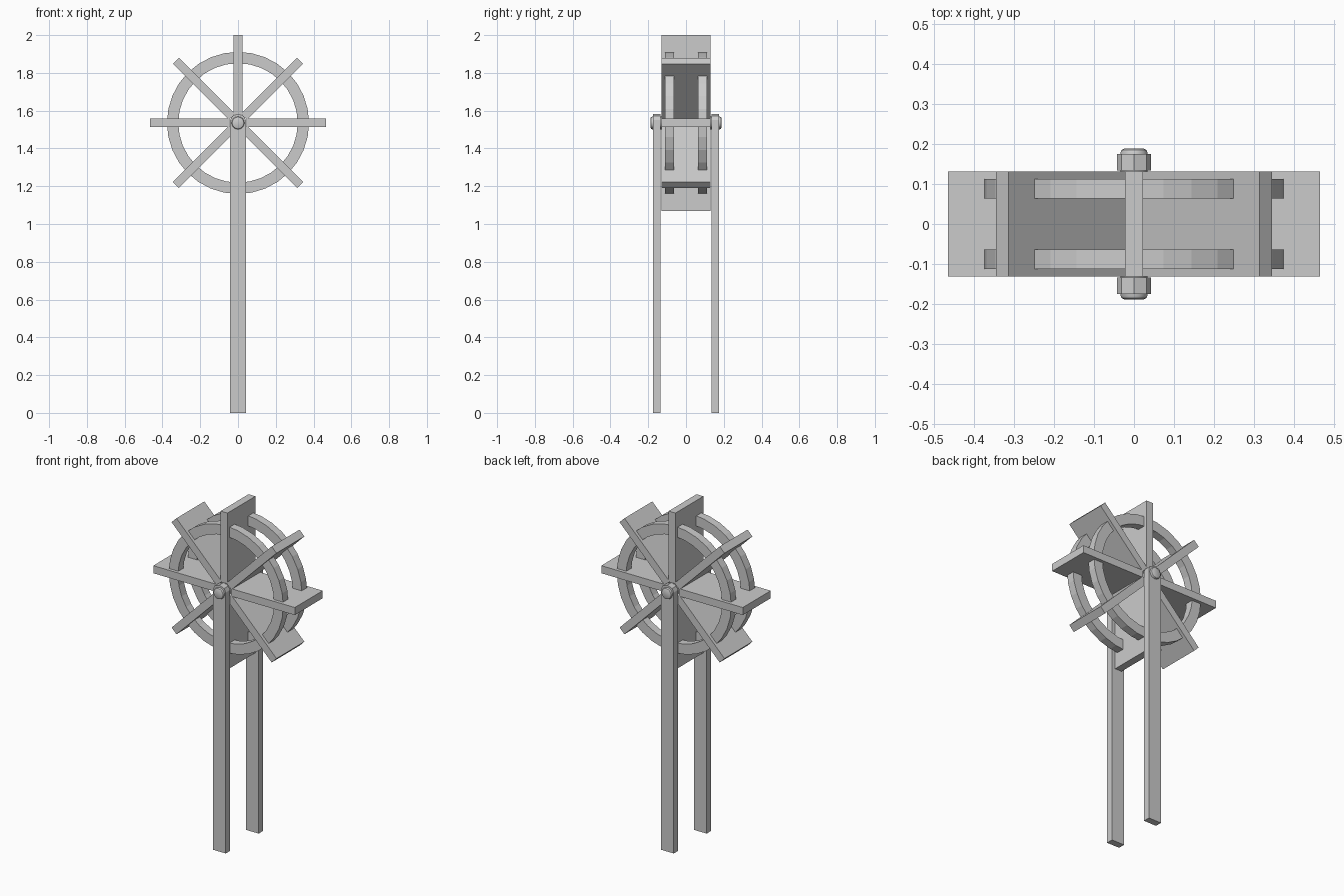
import bpy, bmesh, math
from mathutils import Matrix

if "Cube" in bpy.data.objects:
    bpy.data.objects.remove(bpy.data.objects["Cube"])

HUB = 1.535  # height of the wheel centre


def make(name, bm):
    bmesh.ops.recalc_face_normals(bm, faces=bm.faces)
    me = bpy.data.meshes.new(name)
    bm.to_mesh(me)
    bm.free()
    ob = bpy.data.objects.new(name, me)
    bpy.context.collection.objects.link(ob)
    return ob


def extrude_profile(name, pts, y0, y1):
    """Extrude an x/z outline along y."""
    bm = bmesh.new()
    face = bm.faces.new([bm.verts.new((x, y0, z)) for x, z in pts])
    new = bmesh.ops.extrude_face_region(bm, geom=[face])["geom"]
    bmesh.ops.translate(bm, vec=(0, y1 - y0, 0),
                        verts=[v for v in new if isinstance(v, bmesh.types.BMVert)])
    return make(name, bm)


def lathe(name, profile, steps, closed):
    """Spin a radius/y outline around the wheel axis."""
    bm = bmesh.new()
    rings = []
    for i in range(steps):
        a = 2 * math.pi * i / steps
        rings.append([bm.verts.new((r * math.cos(a), y, HUB + r * math.sin(a)))
                      for r, y in profile])
    n = len(profile)
    for i in range(steps):
        a, b = rings[i], rings[(i + 1) % steps]
        for j in range(n if closed else n - 1):
            k = (j + 1) % n
            bm.faces.new((a[j], a[k], b[k], b[j]))
    if not closed:
        bm.faces.new([r[0] for r in rings])
        bm.faces.new([r[-1] for r in rings])
    return make(name, bm)


# Eight paddle boards
R_IN, R_OUT, THICK, WIDTH = 0.045, 0.465, 0.045, 0.262
for i in range(8):
    bm = bmesh.new()
    bmesh.ops.create_cube(bm, size=1)
    bmesh.ops.scale(bm, vec=(R_OUT - R_IN, WIDTH, THICK), verts=bm.verts)
    bmesh.ops.translate(bm, vec=((R_OUT + R_IN) / 2, 0, 0), verts=bm.verts)
    bmesh.ops.transform(bm, verts=bm.verts,
                        matrix=Matrix.Translation((0, 0, HUB))
                        @ Matrix.Rotation(i * math.pi / 4, 4, 'Y'))
    make(f"paddle_{i + 1}", bm)

# Two rims and two posts with rounded tops
post = [(-0.042, 0), (0.042, 0), (0.042, HUB + 0.015), (0.031, HUB + 0.036),
        (0, HUB + 0.048), (-0.031, HUB + 0.036), (-0.042, HUB + 0.015)]
for side, s in (("front", -1), ("back", 1)):
    lathe(f"{side}_rim", [(0.316, s * 0.064), (0.376, s * 0.064),
                          (0.376, s * 0.112), (0.316, s * 0.112)], 32, True)
    extrude_profile(f"{side}_post", post, s * 0.134, s * 0.175)

# Axle with bevelled ends
axle = lathe("axle", [(0.025, -0.188), (0.031, -0.185), (0.034, -0.178),
                      (0.034, 0.178), (0.031, 0.185), (0.025, 0.188)], 16, False)
bpy.context.view_layer.objects.active = axle
axle.select_set(True)
bpy.ops.object.shade_smooth_by_angle(angle=math.radians(40))
